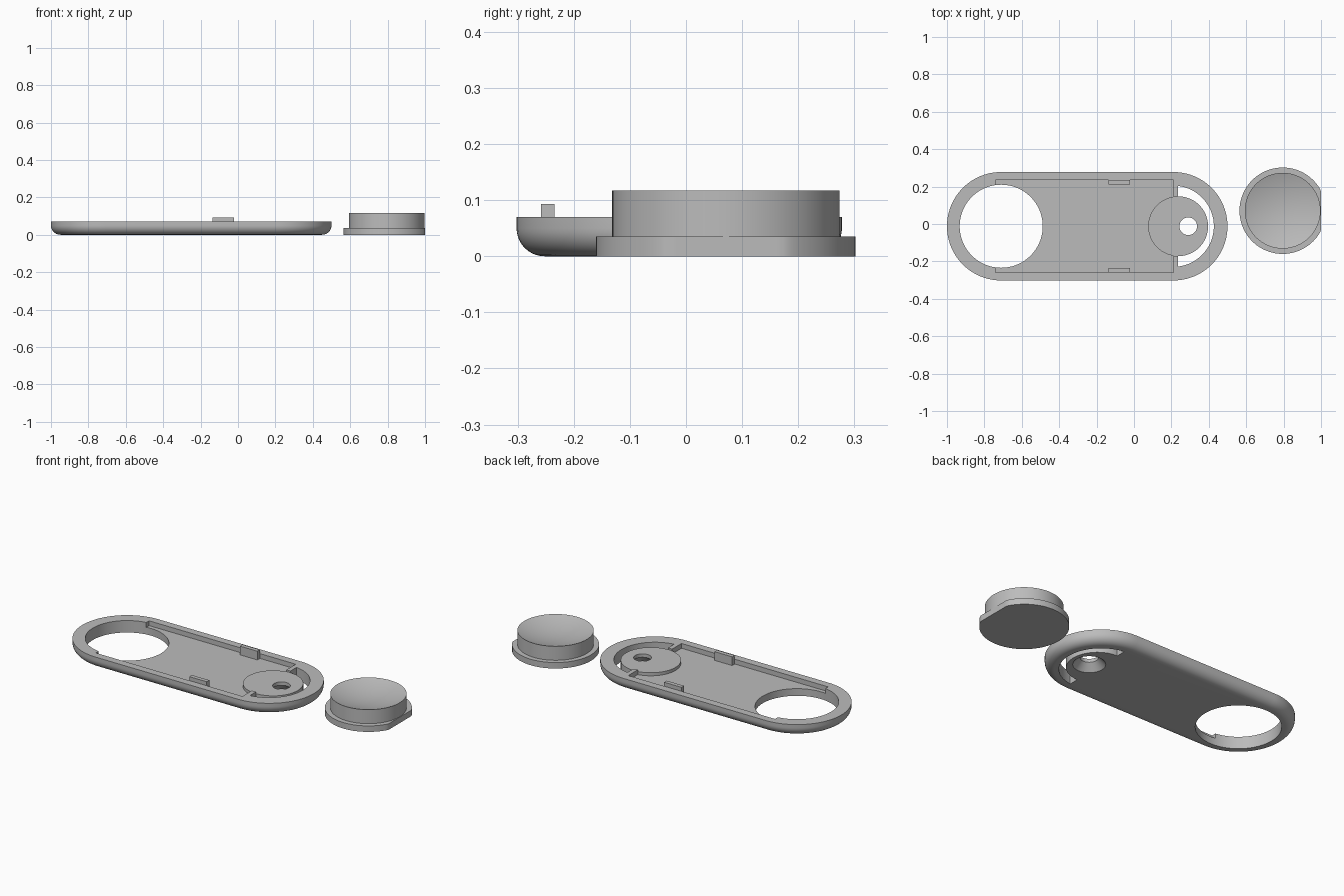
import bpy, bmesh
from math import sin, cos, pi, radians

if "Cube" in bpy.data.objects:
    bpy.data.objects.remove(bpy.data.objects["Cube"])

GREY = (0.5, 0.5, 0.5, 1)
mat = bpy.data.materials.new("plain grey")
mat.use_nodes = True
mat.diffuse_color = GREY
mat.node_tree.nodes["Principled BSDF"].inputs["Base Color"].default_value = GREY

CY = -0.012                      # centre line of the plate
LEFT_X, RIGHT_X = -0.71, 0.21    # centres of the rounded ends
TOP, FLOOR, PAD_TOP = 0.07, 0.042, 0.06


def arc(cx, cy, r, a0, a1, n):
    """Points on an arc, angles in degrees."""
    steps = [radians(a0 + (a1 - a0) * i / n) for i in range(n + 1)]
    return [(cx + r * cos(a), cy + r * sin(a)) for a in steps]


def circle(cx, cy, r, n=96):
    return arc(cx, cy, r, 0, 360, n)[:-1]


def loft(name, rings):
    """Closed solid through rings of (points, z)."""
    bm = bmesh.new()
    loops = [[bm.verts.new((x, y, z)) for x, y in pts] for pts, z in rings]
    for a, b in zip(loops, loops[1:]):
        for i in range(len(a)):
            j = (i + 1) % len(a)
            bm.faces.new((a[i], a[j], b[j], b[i]))
    bm.faces.new(loops[0][::-1])
    bm.faces.new(loops[-1])
    bmesh.ops.recalc_face_normals(bm, faces=bm.faces)
    me = bpy.data.meshes.new(name)
    bm.to_mesh(me)
    bm.free()
    me.materials.append(mat)
    ob = bpy.data.objects.new(name, me)
    bpy.context.collection.objects.link(ob)
    return ob


def prism(name, pts, z0, z1):
    return loft(name, [(pts, z0), (pts, z1)])


def box(name, x0, x1, y0, y1, z0, z1):
    return prism(name, [(x0, y0), (x1, y0), (x1, y1), (x0, y1)], z0, z1)


def activate(ob):
    bpy.ops.object.select_all(action='DESELECT')
    ob.select_set(True)
    bpy.context.view_layer.objects.active = ob


def cut(ob, cutter):
    """Subtract a cutter and discard it."""
    cutter.hide_render = True
    mod = ob.modifiers.new("cut", 'BOOLEAN')
    mod.operation, mod.solver, mod.object = 'DIFFERENCE', 'EXACT', cutter
    activate(ob)
    bpy.ops.object.modifier_apply(modifier=mod.name)
    bpy.data.objects.remove(cutter)


def smooth(ob):
    activate(ob)
    bpy.ops.object.shade_smooth_by_angle(angle=radians(30))


# Plate: a long rounded outline with a rolled lower edge
def outline(r):
    return arc(RIGHT_X, CY, r, -90, 90, 48) + arc(LEFT_X, CY, r, 90, 270, 48)


R, ROLL, STEPS = 0.29, 0.05, 10
rings = []
for i in range(STEPS + 1):
    a = pi / 2 * i / STEPS
    rings.append((outline(R - ROLL * (1 - sin(a))), ROLL * (1 - cos(a))))
rings.append((outline(R), TOP))
plate = loft("plate", rings)

# Shallow tray and curved slot, both leaving the round pad standing
PAD_X, PAD_R = 0.236, 0.16
tray = box("tray_cutter", -0.74, RIGHT_X, CY - 0.246, CY + 0.246, FLOOR, 0.2)
slot = prism("slot_cutter", arc(RIGHT_X, CY, 0.217, -83, 83, 64), -0.1, 0.2)
for cutter in (tray, slot):
    cut(cutter, prism("pad_keeper", circle(PAD_X, CY, PAD_R), -0.2, 0.3))
    cut(plate, cutter)
cut(plate, prism("pad_top_cutter", circle(PAD_X, CY, PAD_R + 0.0005), PAD_TOP, 0.2))

# Large opening and countersunk screw hole
cut(plate, prism("opening_cutter", circle(LEFT_X, CY, 0.222), -0.1, 0.2))
HOLE_X = 0.29
hole = [(0.088, -0.01), (0.085, 0), (0.047, 0.04), (0.047, 0.2)]
cut(plate, loft("screw_cutter", [(circle(HOLE_X, CY, r, 48), z) for r, z in hole]))
smooth(plate)

# Snap tabs against the tray walls
for side, name in ((1, "back_tab"), (-1, "front_tab")):
    y0, y1 = sorted((CY + side * 0.222, CY + side * 0.246))
    box(name, -0.135, -0.022, y0, y1, FLOOR - 0.005, 0.093)

# Button: flange with one flat side, and a dished cap
BX, BY, FLANGE = 0.795, 0.071, 0.035
flange = prism("button_flange",
               [(min(x, 1.0), y) for x, y in circle(BX, BY, 0.231)], 0, FLANGE)
smooth(flange)

CAP_R, CAP_TOP, DISH = 0.2025, 0.117, 0.035
rings = [(circle(BX, BY, CAP_R), FLANGE - 0.01)]
for i in range(16):
    t = 1 - i / 16
    rings.append((circle(BX, BY, CAP_R * t), CAP_TOP - DISH * (1 - t * t)))
cap = loft("button_cap", rings)
smooth(cap)
